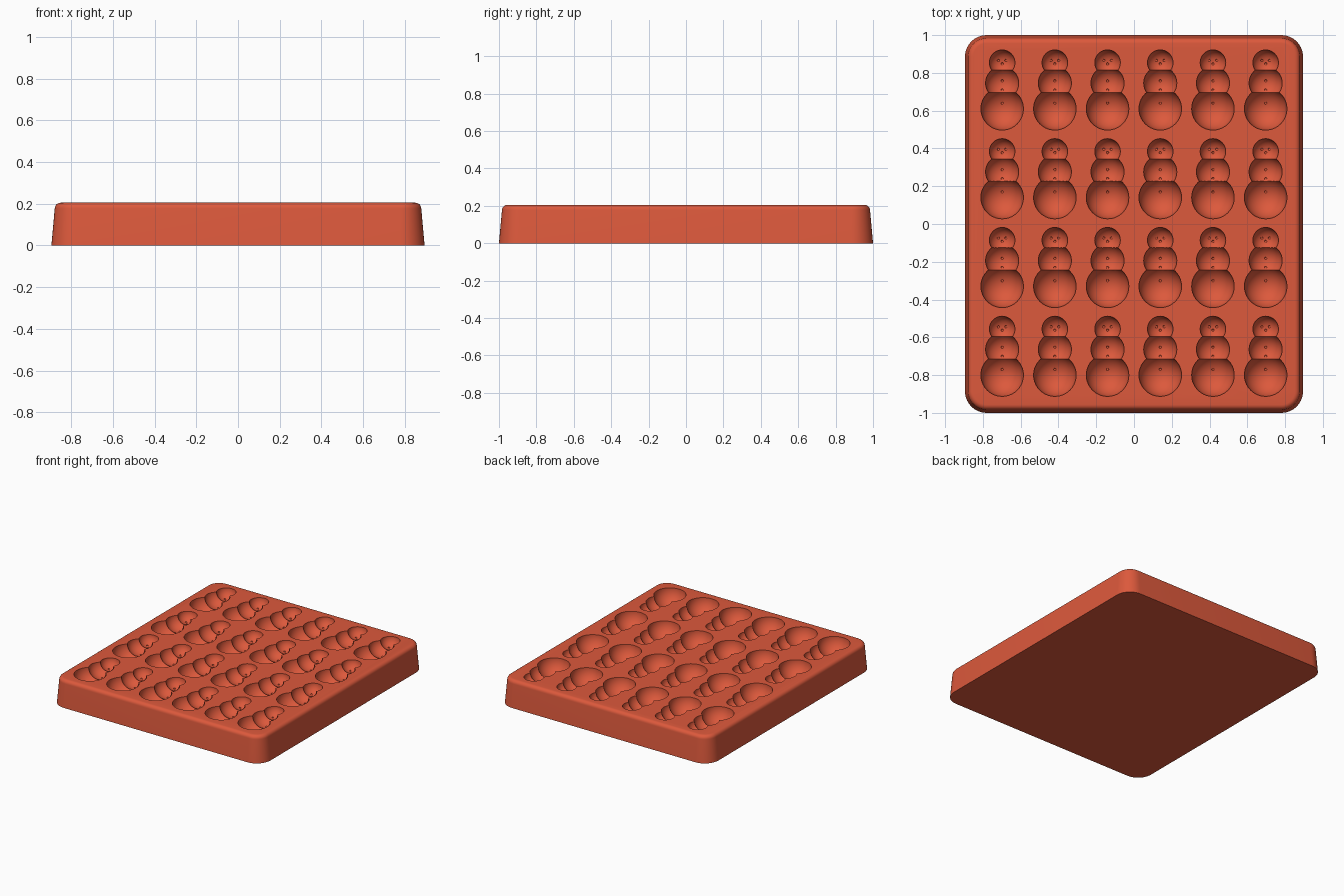
import bpy, bmesh, math
from mathutils import Matrix, Vector

if "Cube" in bpy.data.objects:
    bpy.data.objects.remove(bpy.data.objects["Cube"])

HALF_X, HALF_Y, TOP, CORNER = 0.895, 1.0, 0.205, 0.115

# One flat silicone colour
red = bpy.data.materials.new("brick red")
red.use_nodes = True
colour = (0.72, 0.10, 0.045, 1)
red.diffuse_color = colour
red.node_tree.nodes["Principled BSDF"].inputs["Base Color"].default_value = colour


def add_object(name, bm):
    mesh = bpy.data.meshes.new(name)
    bm.to_mesh(mesh)
    bm.free()
    mesh.materials.append(red)
    obj = bpy.data.objects.new(name, mesh)
    bpy.context.collection.objects.link(obj)
    return obj


def rounded_loop(bm, inset, z, steps=10):
    """Rounded rectangle ring, shrunk by inset."""
    verts = []
    radius = CORNER - inset
    for quarter, (sx, sy) in enumerate([(1, 1), (-1, 1), (-1, -1), (1, -1)]):
        for i in range(steps + 1):
            a = (quarter + i / steps) * math.pi / 2
            verts.append(bm.verts.new((sx * (HALF_X - CORNER) + radius * math.cos(a),
                                       sy * (HALF_Y - CORNER) + radius * math.sin(a), z)))
    return verts


# Tray block: tapered sides, rounded rim
bm = bmesh.new()
lip, draft = 0.028, 0.016
profile = [(0, 0)]
for i in range(7):
    a = i / 6 * math.pi / 2
    profile.append((draft + lip * (1 - math.cos(a)), TOP - lip + lip * math.sin(a)))
rings = [rounded_loop(bm, *p) for p in profile]
for low, high in zip(rings, rings[1:]):
    for i in range(len(low)):
        j = (i + 1) % len(low)
        bm.faces.new((low[i], low[j], high[j], high[i]))
bm.faces.new(rings[-1])
bm.faces.new(list(reversed(rings[0])))
tray = add_object("mould_tray", bm)

# Cavity layout, six columns by four rows
places = [Vector((-0.698 + 0.279 * c, 0.61 - 0.47 * r, TOP))
          for c in range(6) for r in range(4)]

# Snowman balls as (name, y offset, radius)
balls = [("body", 0, 0.113), ("chest", 0.136, 0.088), ("head", 0.244, 0.068)]
# Small dimples as (ball index, x, y) relative to the ball centre
dimples = [(0, 0, 0.03), (1, 0, 0.012), (1, 0, -0.036),
           (2, -0.02, 0.012), (2, 0.02, 0.012), (2, 0, -0.006)]


def carve(name, centres, radius, segments, rings):
    """Cut a ball of the given radius at each centre of every cavity."""
    bm = bmesh.new()
    for place in places:
        for centre in centres:
            bmesh.ops.create_uvsphere(bm, u_segments=segments, v_segments=rings,
                                      radius=radius,
                                      matrix=Matrix.Translation(place + Vector(centre)))
    cutter = add_object(name, bm)
    cutter.hide_render = True
    mod = tray.modifiers.new(name, "BOOLEAN")
    mod.operation = "DIFFERENCE"
    mod.solver = "EXACT"
    mod.object = cutter
    bpy.ops.object.modifier_apply(modifier=mod.name)
    bpy.data.objects.remove(cutter)


bpy.ops.object.select_all(action="DESELECT")
tray.select_set(True)
bpy.context.view_layer.objects.active = tray

for name, y, radius in balls:
    carve(name + "_cutter", [(0, y, 0)], radius, 40, 21)

# Eyes, nose and buttons pressed into the cavity walls
spots = []
for index, x, y in dimples:
    _, ball_y, radius = balls[index]
    spots.append((x, ball_y + y, -math.sqrt(radius ** 2 - x * x - y * y)))
carve("dimple_cutter", spots, 0.007, 10, 7)

bpy.ops.object.shade_smooth_by_angle(angle=math.radians(35))
